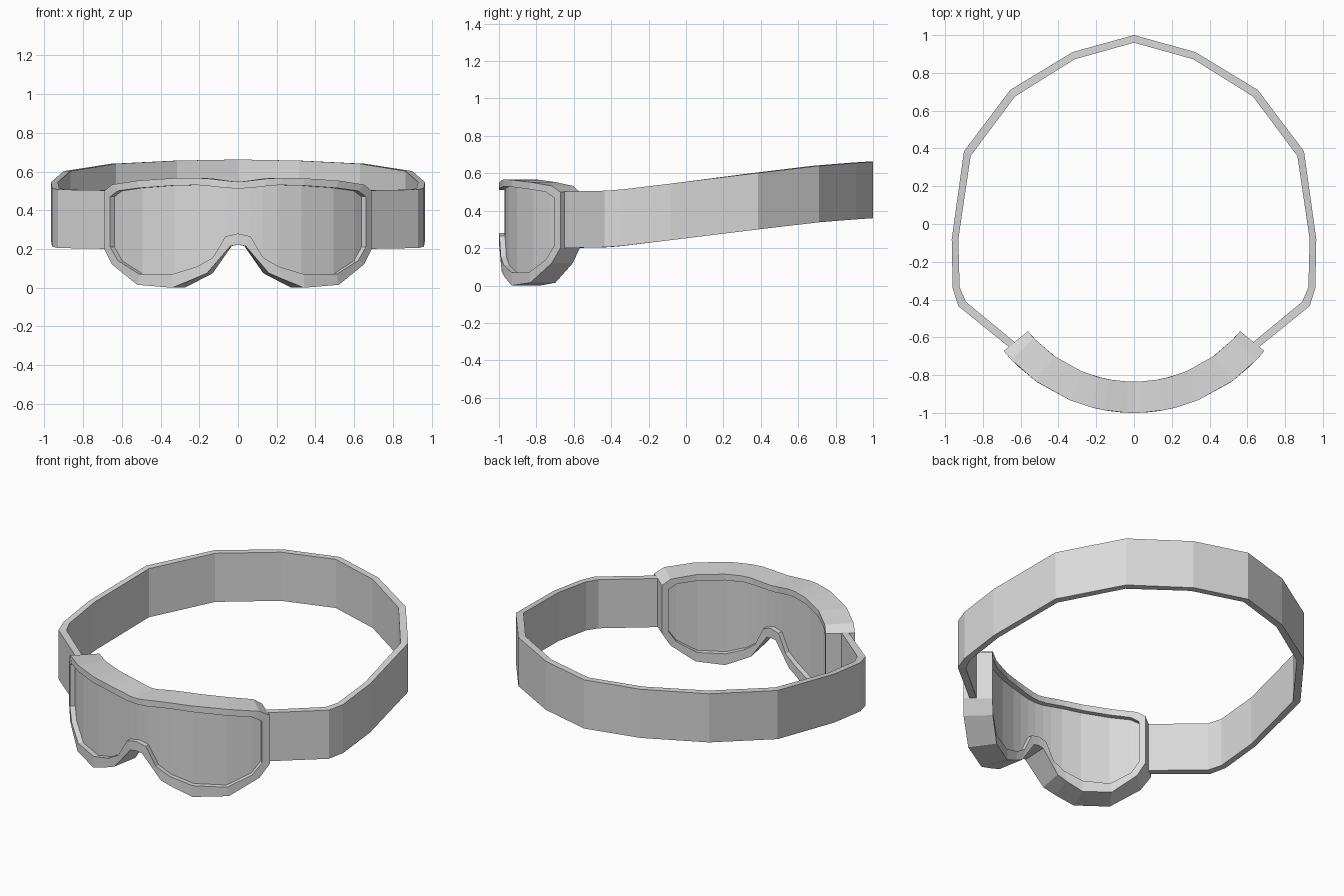
import bpy, bmesh, math

cube = bpy.data.objects.get("Cube")
if cube:
    bpy.data.objects.remove(cube, do_unlink=True)

grey = bpy.data.materials.new("light_grey")
grey.use_nodes = True
colour = (0.7, 0.7, 0.7, 1)
grey.diffuse_color = colour
grey.node_tree.nodes["Principled BSDF"].inputs["Base Color"].default_value = colour

FRONT_R, BACK_R, RECESS = 0.89, 0.725, 0.03
CENTRE_Y = FRONT_R - 1

# Half columns of the goggle outline: x on the front arc, top z, bottom z
RIM_OUTER = [(0, .547, .222), (.04, .55, .215), (.16, .564, .075), (.23, .567, .045),
             (.34, .565, 0), (.52, .553, .015), (.65, .533, .12), (.69, .50, .20)]
RIM_INNER = [(0, .512, .28), (.065, .515, .265), (.13, .523, .155), (.21, .53, .11),
             (.34, .527, .07), (.51, .515, .07), (.62, .50, .14), (.66, .47, .21)]

# Half strap: outer x, y, inner x, y, bottom z
STRAP = [(.645, -.665, .62, -.635, .20), (.93, -.435, .89, -.412, .205),
         (.96, -.34, .923, -.335, .212), (.965, -.08, .93, -.08, .243),
         (.90, .385, .865, .36, .30), (.655, .71, .63, .675, .338),
         (.325, .91, .315, .872, .354), (0, 1, 0, .96, .36)]
STRAP_HEIGHT = 0.302


def mirrored(cols):
    return [(-x, t, b) for x, t, b in cols[:0:-1]] + cols


def ring(bm, cols, radius):
    """Closed loop of an outline wrapped on a vertical cylinder."""
    cols = mirrored(cols)
    points = [(x, t) for x, t, b in cols] + [(x, b) for x, t, b in reversed(cols)]
    verts = []
    for x, z in points:
        a = math.asin(x / FRONT_R)
        verts.append(bm.verts.new((radius * math.sin(a), CENTRE_Y - radius * math.cos(a), z)))
    return verts


def bridge(bm, a, b):
    n = len(a)
    for i in range(n):
        j = (i + 1) % n
        bm.faces.new((a[i], a[j], b[j], b[i]))


def strips(bm, loop):
    """Fill a loop with vertical facets."""
    n = len(loop)
    for i in range(n // 2 - 1):
        bm.faces.new((loop[i], loop[i + 1], loop[n - 2 - i], loop[n - 1 - i]))


def finish(bm, name):
    bmesh.ops.recalc_face_normals(bm, faces=bm.faces)
    mesh = bpy.data.meshes.new(name)
    bm.to_mesh(mesh)
    bm.free()
    mesh.materials.append(grey)
    obj = bpy.data.objects.new(name, mesh)
    bpy.context.collection.objects.link(obj)


# Frame: curved band around the lens with a recess on both sides
bm = bmesh.new()
rings = [ring(bm, RIM_INNER, BACK_R), ring(bm, RIM_OUTER, BACK_R),
         ring(bm, RIM_OUTER, FRONT_R), ring(bm, RIM_INNER, FRONT_R)]
for k in range(4):
    bridge(bm, rings[k], rings[(k + 1) % 4])
finish(bm, "goggle_frame")

# Lens: faceted slab set inside the frame
bm = bmesh.new()
back = ring(bm, RIM_INNER, BACK_R + RECESS)
front = ring(bm, RIM_INNER, FRONT_R - RECESS)
bridge(bm, back, front)
strips(bm, back)
strips(bm, front)
finish(bm, "lens")

# Strap: faceted band rising towards the back of the head
bm = bmesh.new()
rows = STRAP + [(-ox, oy, -ix, iy, z) for ox, oy, ix, iy, z in STRAP[-2::-1]]
sections = []
for ox, oy, ix, iy, z in rows:
    top = z + STRAP_HEIGHT
    sections.append([bm.verts.new(p) for p in
                     ((ox, oy, z), (ox, oy, top), (ix, iy, top), (ix, iy, z))])
for a, b in zip(sections, sections[1:]):
    bridge(bm, a, b)
bm.faces.new(sections[0])
bm.faces.new(sections[-1])
finish(bm, "head_strap")
